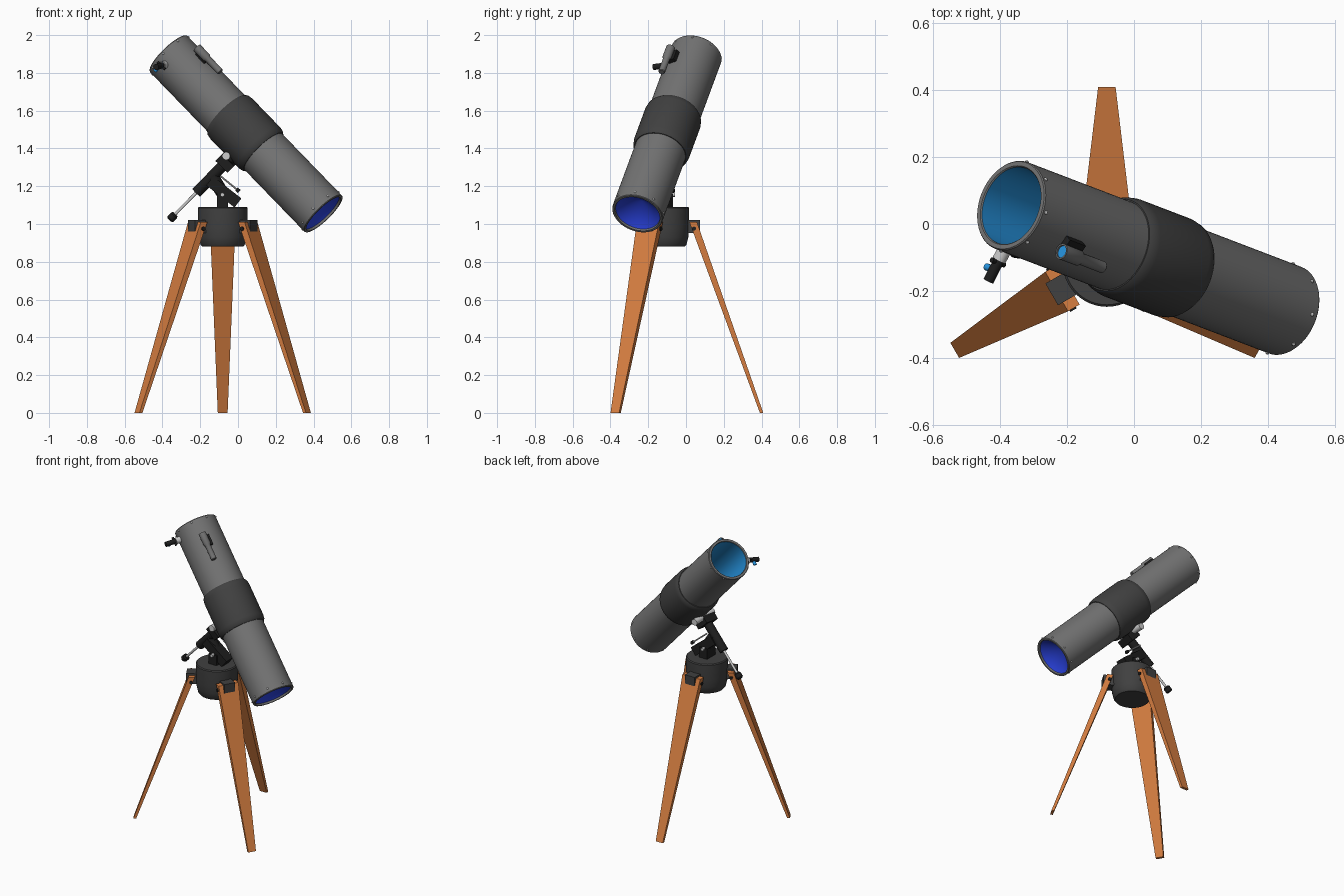
import bpy, bmesh, math
from mathutils import Vector, Matrix

if "Cube" in bpy.data.objects:
    bpy.data.objects.remove(bpy.data.objects["Cube"])


def material(name, rgb):
    m = bpy.data.materials.new(name)
    m.diffuse_color = (*rgb, 1)
    m.use_nodes = True
    m.node_tree.nodes["Principled BSDF"].inputs["Base Color"].default_value = m.diffuse_color
    return m


GREY = material("tube grey", (0.17, 0.17, 0.17))
DARK = material("dark grey", (0.052, 0.052, 0.052))
BLACK = material("black", (0.013, 0.013, 0.013))
SILVER = material("silver", (0.6, 0.6, 0.6))
SKY = material("light blue", (0.02, 0.30, 0.75))
ROYAL = material("royal blue", (0.025, 0.06, 0.80))
WOOD = material("orange wood", (0.68, 0.21, 0.053))


def finish(name, bm, mats, smooth=True):
    bmesh.ops.recalc_face_normals(bm, faces=bm.faces)
    me = bpy.data.meshes.new(name)
    bm.to_mesh(me)
    bm.free()
    ob = bpy.data.objects.new(name, me)
    bpy.context.collection.objects.link(ob)
    for m in mats:
        me.materials.append(m)
    if smooth:
        bpy.ops.object.select_all(action='DESELECT')
        ob.select_set(True)
        bpy.context.view_layer.objects.active = ob
        bpy.ops.object.shade_smooth_by_angle(angle=math.radians(35))
    return ob


def lathe(name, origin, axis, profile, mats, slots=None, n=32):
    """Revolve (distance along axis, radius) points; slots give a material per segment."""
    rot = Vector(axis).to_track_quat('Z', 'Y').to_matrix()
    bm = bmesh.new()
    rings = []
    for s, r in profile:
        if r == 0:
            rings.append([bm.verts.new(Vector(origin) + rot @ Vector((0, 0, s)))] * n)
        else:
            rings.append([bm.verts.new(Vector(origin) + rot @ Vector(
                (r * math.cos(2 * math.pi * i / n), r * math.sin(2 * math.pi * i / n), s)))
                for i in range(n)])
    for k in range(len(rings) - 1):
        a, b = rings[k], rings[k + 1]
        for i in range(n):
            j = (i + 1) % n
            vs = list(dict.fromkeys((a[i], a[j], b[j], b[i])))
            f = bm.faces.new(vs)
            f.material_index = slots[k] if slots else 0
    return finish(name, bm, mats)


def rod(name, p0, p1, r, mat, n=20):
    p0, p1 = Vector(p0), Vector(p1)
    l = (p1 - p0).length
    return lathe(name, p0, p1 - p0, [(0, 0), (0, r), (l, r), (l, 0)], [mat], n=n)


def box(name, center, size, mat, xdir=(1, 0, 0), ydir=(0, 1, 0)):
    x = Vector(xdir).normalized()
    z = x.cross(Vector(ydir)).normalized()
    y = z.cross(x)
    m = Matrix((x, y, z)).transposed().to_4x4()
    m.translation = Vector(center)
    bm = bmesh.new()
    bmesh.ops.create_cube(bm, size=1, matrix=m @ Matrix.Diagonal((*size, 1)))
    return finish(name, bm, [mat], False)


# ---- tube frame: s along the axis, angle around it (0 = upper side) ----
A, B = Vector((-0.368, 0.056, 1.901)), Vector((0.453, -0.258, 1.053))
L = (B - A).length
D = (B - A).normalized()
E2 = Vector((0, 0, 1)).cross(D).normalized()
E1 = D.cross(E2).normalized()
if E1.z < 0:
    E1 = -E1


def around(deg):
    a = math.radians(deg)
    return E1 * math.cos(a) + E2 * math.sin(a)


def on_tube(s, deg, r):
    return A + D * s + around(deg) * r


# main tube, open at the top, with a recessed blue cone at the bottom
lathe("main_tube", A, D,
      [(L - 0.2, 0), (L - 0.2, 0.119), (0.004, 0.119), (0, 0.122), (0, 0.135), (0.004, 0.138),
       (L - 0.004, 0.138), (L, 0.135), (L, 0.124), (L - 0.012, 0.122), (L - 0.1, 0)],
      [GREY, SKY, ROYAL], [1, 1, 0, 0, 0, 0, 0, 0, 0, 2], n=64)

# thick band around the middle
s0, s1 = 0.377 * L, 0.613 * L
lathe("tube_band", A, D,
      [(s0, 0.134), (s0, 0.142), (s0 + 0.012, 0.150), (s0 + 0.035, 0.154),
       (s1 - 0.035, 0.154), (s1 - 0.012, 0.150), (s1, 0.142), (s1, 0.134), (s0, 0.134)],
      [DARK], n=64)

# small screws near both rims
for end, s in (("top", 0.015), ("bottom", L - 0.025)):
    for i in range(8):
        a = 7 + 45 * i
        lathe(f"{end}_screw_{i + 1}", on_tube(s, a, 0.134), around(a),
              [(0, 0), (0, 0.006), (0.006, 0.006), (0.009, 0.003), (0.010, 0)], [SILVER], n=10)

# finder scope and its bracket
lathe("finder_scope", on_tube(0.115, -25.7, 0.172), D,
      [(0.006, 0), (0.006, 0.019), (0, 0.019), (0, 0.024), (0.075, 0.024), (0.085, 0.018),
       (0.182, 0.018), (0.186, 0.015), (0.186, 0)],
      [GREY, SKY], [1, 0, 0, 0, 0, 0, 0, 0], n=24)
box("finder_bracket", on_tube(0.165, -20, 0.145), (0.07, 0.045, 0.03), BLACK, D, around(70))

# focuser with eyepiece and knobs
F = -99
rod("focuser_base", on_tube(0.062, F, 0.125), on_tube(0.062, F, 0.168), 0.021, SILVER)
rod("eyepiece", on_tube(0.062, F, 0.165), on_tube(0.062, F, 0.238), 0.016, BLACK)
k = on_tube(0.062, F, 0.2)
rod("focus_knob", k, k - E1 * 0.036, 0.011, SKY, 12)
k = on_tube(0.062, F, 0.175)
rod("focus_axle", k - D * 0.028, k + D * 0.028, 0.008, BLACK, 12)

# ---- equatorial head ----
HX, HY = -0.081, -0.115
W = Vector((-0.348, -0.08, 1.036))           # counterweight end
T = Vector((-0.05, -0.13, 1.34))             # tube end
U = (W - T).normalized()
rod("declination_body", T, T + U * 0.245, 0.029, BLACK)
box("declination_head", T + U * 0.022, (0.05, 0.11, 0.09), BLACK, U, (0, 1, 0))
rod("saddle_arm", T - U * 0.09, T + U * 0.01, 0.03, BLACK)
rod("saddle_bar", (-0.063, -0.2, 1.36), (-0.063, 0.0, 1.36), 0.021, SILVER, 24)
rod("counterweight_shaft", T + U * 0.23, W, 0.008, SILVER, 12)
lathe("counterweight", W - U * 0.022, U,
      [(0, 0), (0, 0.016), (0.008, 0.022), (0.034, 0.022), (0.042, 0.016), (0.042, 0)], [BLACK], n=20)
box("polar_body", (-0.075, -0.115, 1.17), (0.19, 0.075, 0.06), BLACK, (0.16, 0, -0.125), (0, 1, 0))
rod("polar_joint", (-0.08, -0.115, 1.16), (-0.135, -0.115, 1.25), 0.034, BLACK)
box("mount_post", (-0.082, -0.115, 1.115), (0.06, 0.09, 0.09), BLACK)
rod("post_bolt", (-0.083, -0.172, 1.155), (-0.083, -0.058, 1.155), 0.011, SILVER, 12)
rod("control_rod", (-0.11, -0.07, 1.268), (0, -0.07, 1.178), 0.005, SILVER, 10)
rod("control_knob", (-0.008, -0.07, 1.185), (0.006, -0.07, 1.172), 0.011, BLACK, 12)

# hub drum
lathe("hub_drum", (HX, HY, 0), (0, 0, 1),
      [(0.88, 0), (0.88, 0.108), (0.892, 0.118), (0.93, 0.127), (0.98, 0.132),
       (1.084, 0.132), (1.09, 0.126), (1.09, 0)], [DARK], n=48)

# ---- three tapered wooden legs with brackets and bolts ----
for name, deg in (("back", 90), ("left", 210), ("right", 330)):
    a = math.radians(deg)
    R = Vector((math.cos(a), math.sin(a), 0))
    S = Vector((-math.sin(a), math.cos(a), 0))
    hub = Vector((HX, HY, 0))
    bm = bmesh.new()
    bmesh.ops.create_cube(bm, size=2)
    for v in bm.verts:
        top = v.co.z > 0
        radial = 0.153 + 0.020 * v.co.x if top else 0.515 + 0.009 * v.co.x
        side = (0.068 if top else 0.026) * v.co.y
        v.co = hub + R * radial + S * side + Vector((0, 0, 1.01 if top else 0))
    finish(f"{name}_leg", bm, [WOOD], False)
    box(f"{name}_leg_bracket", hub + R * 0.15 + Vector((0, 0, 0.987)),
        (0.08, 0.075, 0.07), DARK, R, S)
    p = hub + R * 0.157 + Vector((0, 0, 0.975))
    rod(f"{name}_leg_bolt", p - S * 0.073, p + S * 0.073, 0.011, BLACK, 12)
